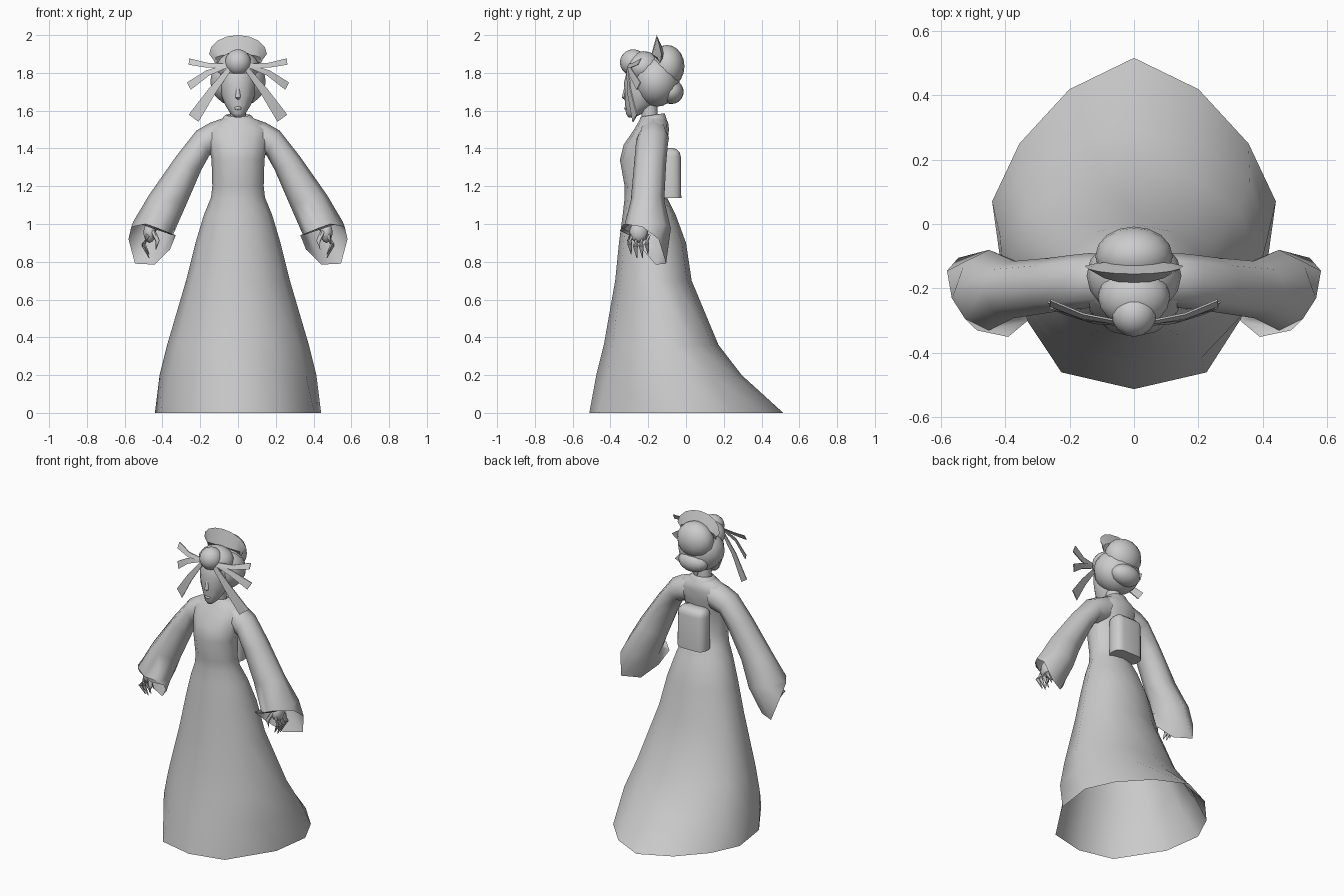
import bpy, bmesh, math
from mathutils import Vector

old = bpy.data.objects.get("Cube")
if old:
    bpy.data.objects.remove(old)

clay = bpy.data.materials.new("clay_grey")
clay.use_nodes = True
GREY = (0.6, 0.6, 0.6, 1)
clay.diffuse_color = GREY
clay.node_tree.nodes["Principled BSDF"].inputs["Base Color"].default_value = GREY


def finish(name, bm, angle=60):
    """Turn a bmesh into a smooth shaded grey object."""
    bmesh.ops.recalc_face_normals(bm, faces=bm.faces)
    mesh = bpy.data.meshes.new(name)
    bm.to_mesh(mesh)
    bm.free()
    mesh.materials.append(clay)
    obj = bpy.data.objects.new(name, mesh)
    bpy.context.collection.objects.link(obj)
    bpy.ops.object.select_all(action='DESELECT')
    obj.select_set(True)
    bpy.context.view_layer.objects.active = obj
    bpy.ops.object.shade_smooth_by_angle(angle=math.radians(angle))


def loft(name, rings, caps=False, angle=60):
    """Skin a list of equal length point rings."""
    bm = bmesh.new()
    rows = [[bm.verts.new(p) for p in ring] for ring in rings]
    n = len(rows[0])
    for a, b in zip(rows, rows[1:]):
        for i in range(n):
            j = (i + 1) % n
            bm.faces.new((a[i], a[j], b[j], b[i]))
    if caps:
        bm.faces.new(rows[0])
        bm.faces.new(rows[-1])
    finish(name, bm, angle)


def level(z, w, front, back, mid=None, n=12):
    """Horizontal egg shaped ring, widest at y = mid."""
    mid = (front + back) / 2 if mid is None else mid
    ring = []
    for i in range(n):
        t = math.tau * i / n
        c = math.cos(t)
        ring.append((w * math.sin(t), mid + c * (back - mid if c > 0 else mid - front), z))
    return ring


def ball(name, centre, radii, segs=16):
    bm = bmesh.new()
    bmesh.ops.create_uvsphere(bm, u_segments=segs, v_segments=segs // 2 + 2, radius=1)
    for v in bm.verts:
        v.co = Vector(a * r + c for a, r, c in zip(v.co, radii, centre))
    finish(name, bm)


def spike(name, path, radii, n=6):
    """Tapered tube along a few points."""
    pts = [Vector(p) for p in path]
    rings = []
    for i, (p, r) in enumerate(zip(pts, radii)):
        d = pts[min(i + 1, len(pts) - 1)] - pts[max(i - 1, 0)]
        q = d.to_track_quat('Z', 'Y')
        rings.append([p + q @ Vector((r * math.cos(math.tau * k / n), r * math.sin(math.tau * k / n), 0))
                      for k in range(n)])
    loft(name, rings, caps=True)


# Trailing gown, one skin from the pointed hem to the neckline
half = [(0, .515), (.2, .418), (.355, .25), (.44, .07), (.405, -.18), (.225, -.46), (0, -.512)]
hem = [(x, y, 0) for x, y in half] + [(-x, y, 0) for x, y in half[-2:0:-1]]
loft("gown", [hem] + [level(*r) for r in (
    (.2, .415, -.475, .295, -.04), (.36, .375, -.435, .172, -.09),
    (.7, .275, -.375, .03, -.15), (.9, .225, -.355, 0, -.17), (1.05, .18, -.335, -.055),
    (1.14, .143, -.325, -.10), (1.2, .136, -.325, -.12), (1.34, .14, -.35, -.115),
    (1.42, .155, -.33, -.10), (1.5, .18, -.275, -.09), (1.54, .125, -.252, -.095),
    (1.57, .06, -.235, -.115))])

# Collar and neck
loft("collar", [[(x, y, z + (y + .17) * .15) for x, y, z in level(*r)] for r in (
    (1.535, .10, -.25, -.10), (1.575, .072, -.243, -.112), (1.578, .06, -.235, -.118),
    (1.54, .05, -.225, -.125))])
loft("neck", [level(*r) for r in ((1.5, .05, -.23, -.14), (1.58, .042, -.235, -.15), (1.68, .045, -.26, -.15))])

# Bow block at the back of the sash, soft all round except underneath
bm = bmesh.new()
bmesh.ops.create_cube(bm, size=1)
for v in bm.verts:
    top, rear = v.co.z > 0, v.co.y > 0
    v.co = Vector((v.co.x * .2, (-.028 if top else -.025) if rear else -.14, 1.27 + v.co.z * .265))
soft = [e for e in bm.edges if any(v.co.z > 1.27 for v in e.verts)]
bmesh.ops.bevel(bm, geom=soft, offset=.045, segments=3, affect='EDGES', profile=.5)
finish("sash_bow", bm)

# Head with nose and mouth
loft("head", [level(*r) for r in (
    (1.565, .018, -.305, -.27), (1.585, .04, -.318, -.23), (1.63, .068, -.322, -.17),
    (1.68, .088, -.325, -.15), (1.75, .094, -.328, -.14), (1.82, .085, -.31, -.14),
    (1.87, .05, -.27, -.18))], caps=True)
spike("nose", [(0, -.317, 1.74), (0, -.328, 1.67), (0, -.318, 1.65)], (.006, .014, .006))
ball("mouth", (0, -.317, 1.613), (.02, .01, .009), 8)

# Dressed hair: crown, front bun, back bun and nape roll
ball("hair_crown", (0, -.16, 1.755), (.147, .125, .135))
ball("hair_front_bun", (0, -.28, 1.855), (.07, .07, .07))
ball("hair_pompadour", (0, -.225, 1.83), (.112, .095, .085))
ball("hair_back_bun", (0, -.1, 1.835), (.12, .092, .113))
ball("hair_nape_roll", (0, -.08, 1.70), (.1, .068, .065))

# Crescent comb with a wedge section and swept back tips
comb = []
for i in range(9):
    a = math.radians(-90 + 22.5 * i)
    s, c = math.sin(a), math.cos(a)
    comb.append([(.153 * s, -.13 - .025 * c, 1.9 + .1 * c), (.13 * s, -.133 - .05 * c, 1.87 + .03 * c),
                 (.12 * s, -.14, 1.85 + .015 * c), (.13 * s, -.125 + .008 * c, 1.875 + .04 * c)])
loft("comb", comb, caps=True, angle=30)

for side, sx in (("left", 1), ("right", -1)):
    # Wide sleeve: outer point, inner point, front y, back y
    rings = []
    for ox, oz, ix, iz, front, back in (
            (.08, 1.56, .09, 1.38, -.25, -.095), (.15, 1.535, .12, 1.37, -.26, -.09),
            (.22, 1.495, .15, 1.365, -.265, -.095), (.33, 1.355, .195, 1.285, -.275, -.105),
            (.47, 1.155, .275, 1.10, -.292, -.115), (.555, 1.012, .345, .94, -.33, -.08)):
        ring = []
        for k in range(8):
            c, s = math.cos(k * math.pi / 4), math.sin(k * math.pi / 4)
            ring.append((sx * ((ox + ix) / 2 + c * (ox - ix) / 2),
                         (front + back) / 2 + s * (front - back) / 2,
                         (oz + iz) / 2 + c * (oz - iz) / 2))
        rings.append(ring)
    rim = ((.565, -.23, .985), (.487, -.33, 1.0), (.39, -.35, .965), (.33, -.30, .94),
           (.36, -.23, .865), (.44, -.16, .785), (.545, -.105, .79), (.58, -.145, .92))
    rings.append([(sx * x, y, z) for x, y, z in rim])
    loft(side + "_sleeve", rings)

    # Hand with curled pointed fingers
    ball(side + "_palm", (sx * .468, -.25, .955), (.034, .05, .055), 10)
    spike(side + "_wrist", [(sx * .42, -.2, 1.09), (sx * .46, -.24, .97)], (.03, .028), 8)
    for f in range(4):
        y, drop = -.29 + .03 * f, .02 * abs(f - 1.5)
        spike(f"{side}_finger_{f + 1}", [(sx * .475, y, .94), (sx * .5, y - .008, .88 + drop / 2),
                                         (sx * .47, y, .81 + drop)], (.014, .013, .002))
    spike(side + "_thumb", [(sx * .45, -.28, .96), (sx * .425, -.30, .91), (sx * .435, -.30, .865)],
          (.014, .012, .002))

    # Three flaring hair ribbons: start, bend, end, half widths
    for name, path, w0, w1 in (
            ("upper", ((.05, -.305, 1.84), (.16, -.285, 1.84), (.26, -.245, 1.86)), .01, .019),
            ("middle", ((.05, -.305, 1.84), (.16, -.29, 1.80), (.26, -.25, 1.73)), .01, .024),
            ("lower", ((.04, -.31, 1.83), (.14, -.3, 1.70), (.235, -.27, 1.56)), .012, .034)):
        d = Vector(path[2]) - Vector(path[0])
        across = Vector((-d.z, .11, d.x)).normalized()
        strips = []
        for i, p in enumerate(path):
            w = w0 + (w1 - w0) * i / 2
            ring = [Vector(p) + across * a * w + Vector((0, b, 0))
                    for a, b in ((-1, -.003), (1, -.003), (1, .003), (-1, .003))]
            strips.append([(sx * q.x, q.y, q.z) for q in ring])
        loft(f"{side}_{name}_ribbon", strips, caps=True, angle=30)
